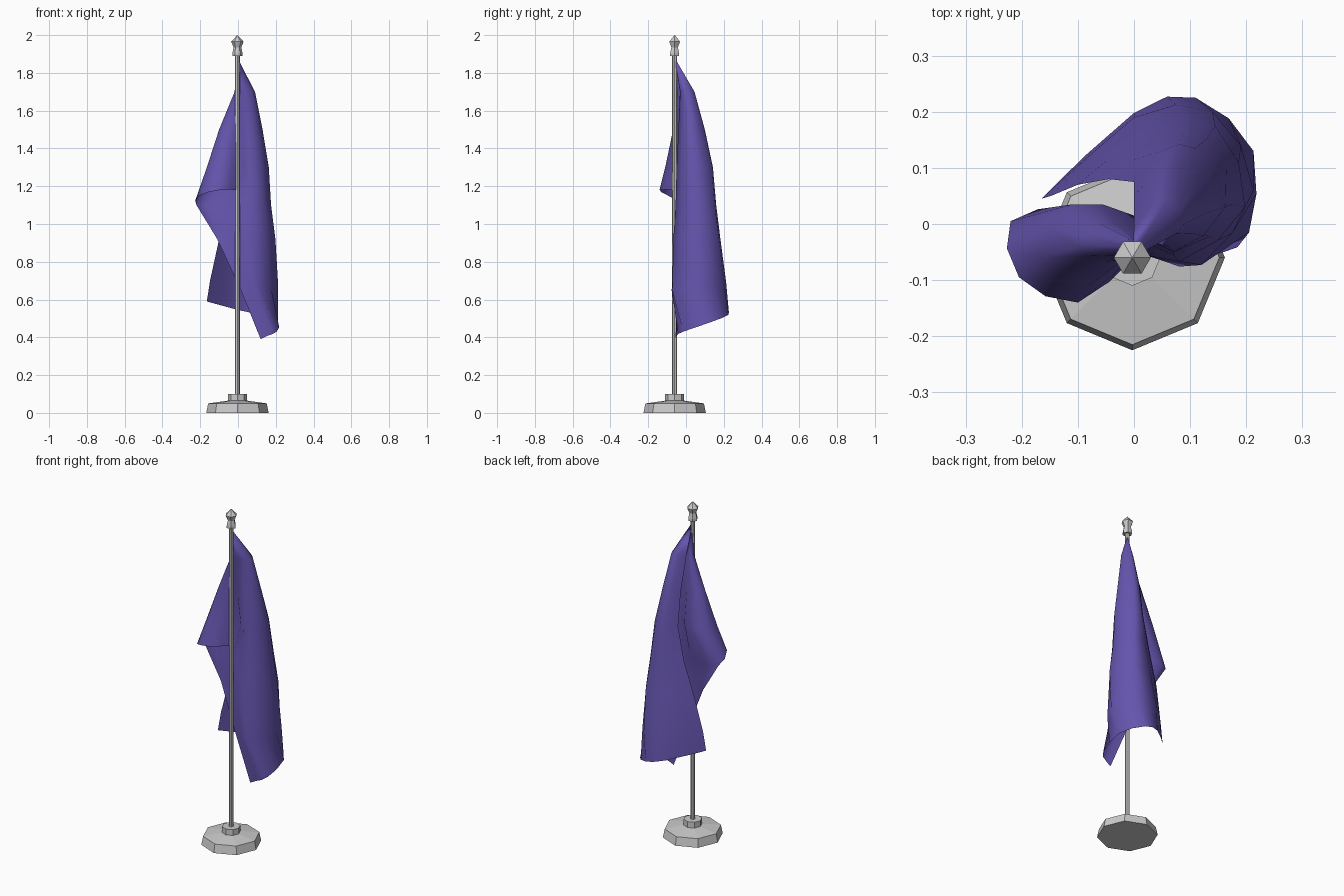
import bpy, bmesh, math
from mathutils import Vector

if "Cube" in bpy.data.objects:
    bpy.data.objects.remove(bpy.data.objects["Cube"])

PX, PY = -0.003, -0.06   # pole axis


def lathe(name, profile, sides):
    """Turn an (r, z) profile about the pole axis with flat faces."""
    bm = bmesh.new()
    rings = []
    for r, z in profile:
        rings.append([bm.verts.new((PX + r * math.cos(2 * math.pi * i / sides),
                                    PY + r * math.sin(2 * math.pi * i / sides), z))
                      for i in range(sides)])
    for a, b in zip(rings, rings[1:]):
        for i in range(sides):
            j = (i + 1) % sides
            bm.faces.new((a[i], a[j], b[j], b[i]))
    bm.faces.new(rings[0][::-1])
    bm.faces.new(rings[-1])
    return finish(name, bm)


def finish(name, bm):
    bmesh.ops.remove_doubles(bm, verts=bm.verts, dist=0.0005)
    bmesh.ops.recalc_face_normals(bm, faces=bm.faces)
    me = bpy.data.meshes.new(name)
    bm.to_mesh(me)
    bm.free()
    ob = bpy.data.objects.new(name, me)
    bpy.context.collection.objects.link(ob)
    return ob


def smooth_row(pts):
    """Add one Catmull-Rom midpoint between neighbouring points."""
    out = []
    for i in range(len(pts) - 1):
        p0, p1, p2 = pts[max(i - 1, 0)], pts[i], pts[i + 1]
        p3 = pts[min(i + 2, len(pts) - 1)]
        out += [p1, (p1 + p2) * 0.5625 - (p0 + p3) * 0.0625]
    return out + [pts[-1]]


# Stand, pole and finial
lathe("base", [(0.165, 0), (0.155, 0.05), (0.05, 0.065)], 8)
lathe("collar", [(0.05, 0.06), (0.05, 0.10)], 8)
lathe("pole", [(0.013, 0.09), (0.013, 1.91)], 8)
lathe("finial", [(0.027, 1.89), (0.027, 1.905), (0.02, 1.935), (0.033, 1.965), (0.001, 2.0)], 6)

# Flag: upper sections run from the pole, round the left lobe, then right and back to the top edge
upper = [
    (1.70, [(0, -.06), (-.012, -.055), (-.018, -.04), (-.01, -.025), (.01, -.03),
            (.05, -.03), (.09, 0), (.06, .045), (.03, .03), (0, -.005)]),
    (1.50, [(0, -.06), (-.05, -.068), (-.1, -.04), (-.06, 0), (0, -.01),
            (.06, -.04), (.13, .02), (.08, .095), (.04, .09), (0, .05)]),
    (1.30, [(0, -.06), (-.08, -.11), (-.165, -.06), (-.11, .035), (0, .015),
            (.07, -.05), (.163, .03), (.11, .135), (.05, .13), (0, .075)]),
]
rows = [[Vector((PX, PY, 1.88))] * 19]
for z, pts in upper:
    rows.append(smooth_row([Vector((x, y, z)) for x, y in pts]))
# Lower rim of the lobe, where the bottom edge leaves the pole
rim = [(0, -.06, 1.18), (-.1, -.14, 1.18), (-.205, -.095, 1.15), (-.22, .005, 1.10), (-.1, .025, 1.10),
       (.07, -.055, 1.1), (.175, .035, 1.1), (.13, .152, 1.1), (.04, .145, 1.1), (-.045, .08, 1.1)]
rows.append(smooth_row([Vector(p) for p in rim]))
# Hanging sections, from bottom edge to top edge, and the fly edge
lower = [
    [(-.11, -.005, .92), (-.03, -.03, .92), (.08, -.067, .92), (.198, .03, .92),
     (.145, .175, .92), (.02, .16, .92), (-.1, .07, .92)],
    [(.015, -.043, .65), (.05, -.06, .65), (.12, -.073, .65), (.213, .06, .67),
     (.14, .2, .68), (0, .19, .70), (-.148, .05, .70)],
    [(.12, -.055, .39), (.16, -.05, .41), (.205, -.015, .43), (.213, .13, .48),
     (.11, .225, .52), (0, .198, .545), (-.165, .045, .59)],
]
SKIP = 6
for pts in lower:
    rows.append([None] * SKIP + smooth_row([Vector(p) for p in pts]))

bm = bmesh.new()
grid = [[bm.verts.new(p) if p else None for p in row] for row in rows]
for a, b in zip(grid, grid[1:]):
    for i in range(len(a) - 1):
        quad = (a[i], a[i + 1], b[i + 1], b[i])
        if all(quad):
            bm.faces.new(quad)
flag = finish("flag", bm)
flag.data.shade_smooth()

cloth = bpy.data.materials.new("purple_cloth")
cloth.diffuse_color = (0.13, 0.09, 0.42, 1)
cloth.use_nodes = True
cloth.node_tree.nodes["Principled BSDF"].inputs["Base Color"].default_value = cloth.diffuse_color
flag.data.materials.append(cloth)
